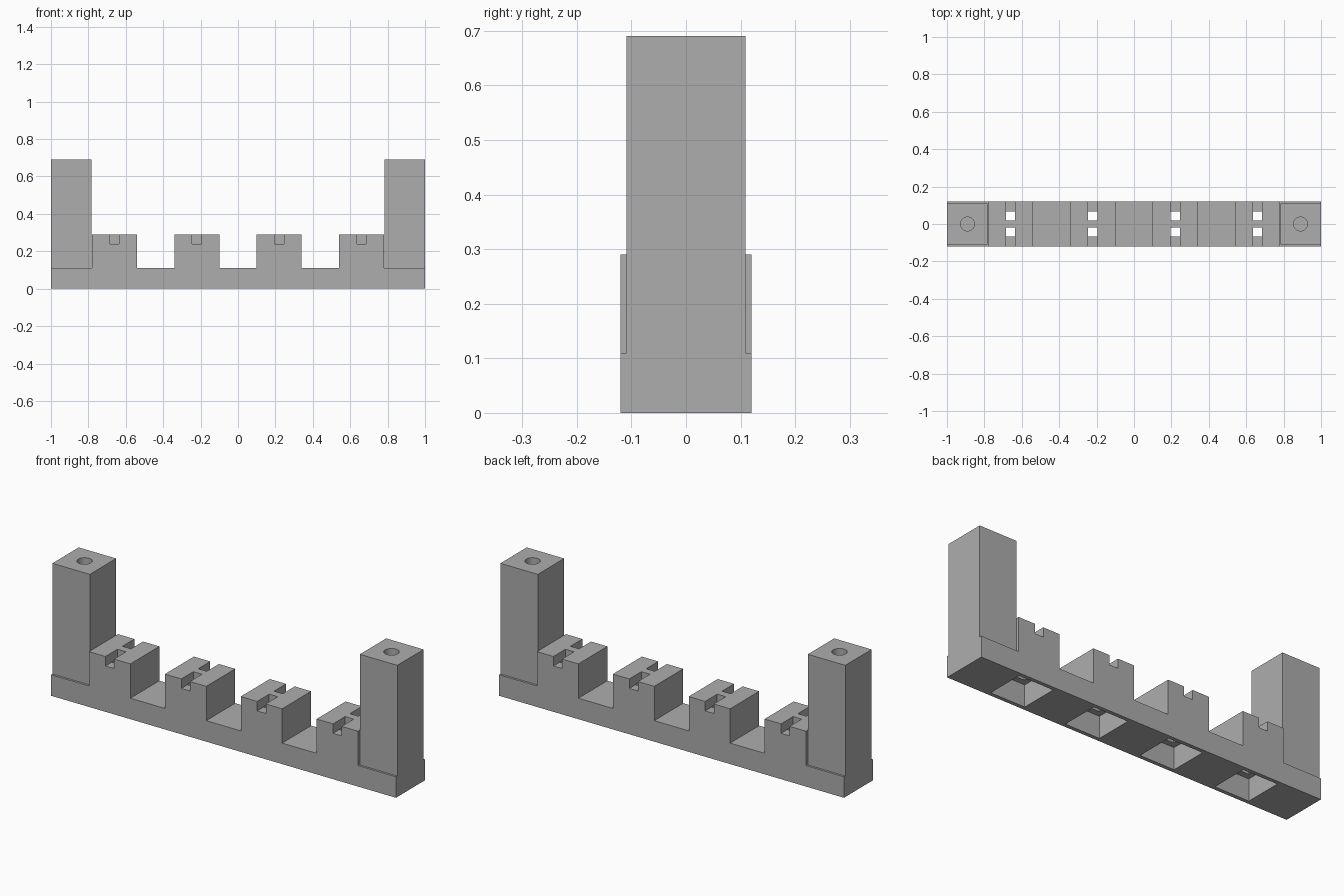
import bpy
import bmesh
from mathutils import Matrix, Vector

if "Cube" in bpy.data.objects:
    bpy.data.objects.remove(bpy.data.objects["Cube"], do_unlink=True)

grey = bpy.data.materials.new("plain_grey")
grey.use_nodes = True
colour = (0.42, 0.42, 0.42, 1)
grey.diffuse_color = colour
grey.node_tree.nodes["Principled BSDF"].inputs["Base Color"].default_value = colour

FLOOR, BLOCK_TOP, POST_TOP = 0.11, 0.29, 0.69
HALF_DEPTH = 0.12
BLOCKS = (-0.66, -0.22, 0.22, 0.66)


def finish(name, bm):
    bmesh.ops.recalc_face_normals(bm, faces=bm.faces)
    mesh = bpy.data.meshes.new(name)
    bm.to_mesh(mesh)
    bm.free()
    mesh.materials.append(grey)
    obj = bpy.data.objects.new(name, mesh)
    bpy.context.collection.objects.link(obj)
    return obj


def add_box(bm, low, high):
    low, high = Vector(low), Vector(high)
    matrix = Matrix.Translation((low + high) / 2) @ Matrix.Diagonal((*(high - low), 1))
    bmesh.ops.create_cube(bm, size=1, matrix=matrix)


def cut(target, bm):
    """Subtract a set of separate solids from the target."""
    cutter = finish("cutter", bm)
    cutter.hide_render = True
    mod = target.modifiers.new("cut", "BOOLEAN")
    mod.operation = "DIFFERENCE"
    mod.solver = "EXACT"
    mod.object = cutter
    bpy.context.view_layer.objects.active = target
    bpy.ops.object.modifier_apply(modifier=mod.name)
    bpy.data.objects.remove(cutter, do_unlink=True)


# Base rail with four raised blocks, extruded from its side profile
outline = [(-1, 0), (-1, FLOOR)]
for x in BLOCKS:
    outline += [(x - 0.12, FLOOR), (x - 0.12, BLOCK_TOP),
                (x + 0.12, BLOCK_TOP), (x + 0.12, FLOOR)]
outline += [(1, FLOOR), (1, 0)]
bm = bmesh.new()
face = bm.faces.new([bm.verts.new((x, -HALF_DEPTH, z)) for x, z in outline])
side = bmesh.ops.extrude_face_region(bm, geom=[face])["geom"]
bmesh.ops.translate(bm, vec=(0, 2 * HALF_DEPTH, 0),
                    verts=[v for v in side if isinstance(v, bmesh.types.BMVert)])
rail = finish("base_rail", bm)

# Wide pockets in the underside
bm = bmesh.new()
for x in BLOCKS:
    add_box(bm, (x - 0.1, -0.1, -0.1), (x + 0.1, 0.1, FLOOR + 0.005))
cut(rail, bm)

# Narrower shafts above the pockets
bm = bmesh.new()
for x in BLOCKS:
    add_box(bm, (x - 0.07, -0.068, 0.05), (x + 0.07, 0.068, 0.241))
cut(rail, bm)

# Paired slots in the block tops, leaving a bridge in the middle
bm = bmesh.new()
for x in BLOCKS:
    for y0, y1 in ((-0.2, -0.02), (0.02, 0.2)):
        add_box(bm, (x - 0.025, y0, 0.24), (x + 0.025, y1, 0.4))
cut(rail, bm)

# End posts, each with a round blind hole in the top
for name, sign in (("left_post", 1), ("right_post", -1)):
    bm = bmesh.new()
    xs = sorted((sign * 0.783, sign))
    add_box(bm, (xs[0], -0.109, FLOOR), (xs[1], 0.109, POST_TOP))
    post = finish(name, bm)
    bm = bmesh.new()
    bmesh.ops.create_cone(bm, cap_ends=True, segments=48, radius1=0.037, radius2=0.037,
                          depth=0.6, matrix=Matrix.Translation((sign * 0.89, 0, POST_TOP)))
    cut(post, bm)
    bpy.ops.object.select_all(action="DESELECT")
    post.select_set(True)
    bpy.context.view_layer.objects.active = post
    bpy.ops.object.shade_smooth_by_angle()
